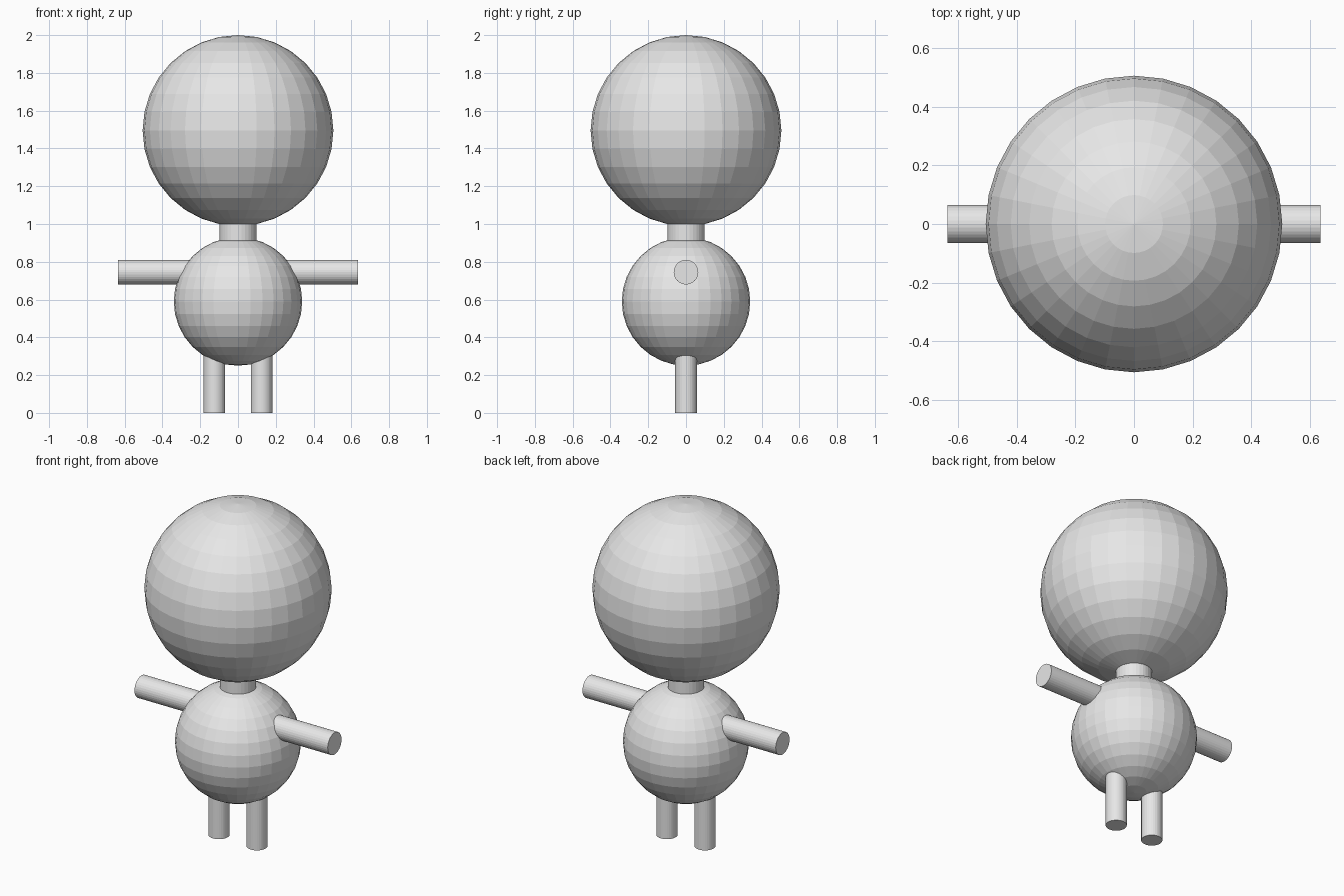
import bpy
from math import pi

cube = bpy.data.objects.get("Cube")
if cube:
    bpy.data.objects.remove(cube, do_unlink=True)

grey = bpy.data.materials.new("light_grey")
grey.use_nodes = True
colour = (0.8, 0.8, 0.8, 1)
grey.diffuse_color = colour
for node in grey.node_tree.nodes:
    if node.type == 'BSDF_PRINCIPLED':
        node.inputs["Base Color"].default_value = colour


def finish(name):
    obj = bpy.context.object
    obj.name = name
    obj.data.materials.append(grey)
    return obj


def ball(name, radius, z):
    bpy.ops.mesh.primitive_uv_sphere_add(segments=32, ring_count=16,
                                         radius=radius, location=(0, 0, z))
    return finish(name)


def rod(name, radius, length, centre, rotation=(0, 0, 0)):
    bpy.ops.mesh.primitive_cylinder_add(vertices=32, radius=radius, depth=length,
                                        location=centre, rotation=rotation)
    return finish(name)


# Head, neck and body
ball("head", 0.505, 1.495)
rod("neck", 0.098, 0.26, (0, 0, 0.97))
ball("body", 0.34, 0.59)

# Limbs, one pair per side, rooted inside the body
for side, sign in (("left", 1), ("right", -1)):
    rod(side + "_arm", 0.065, 0.435, (sign * 0.4175, 0, 0.745), (0, pi / 2, 0))
    rod(side + "_leg", 0.057, 0.4, (sign * 0.125, 0, 0.2))
